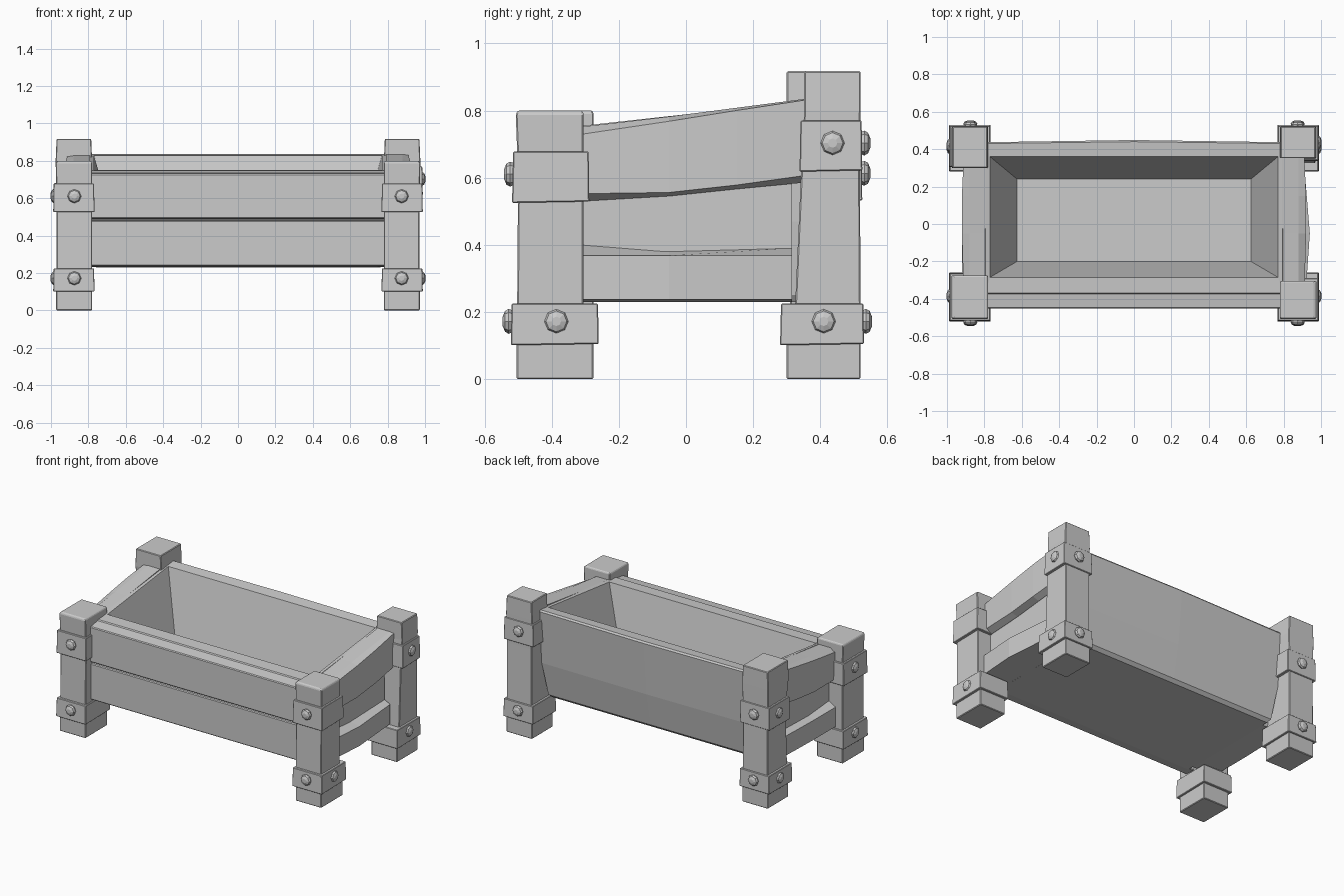
import bpy, bmesh
from math import pi
from mathutils import Matrix, Vector

if "Cube" in bpy.data.objects:
    bpy.data.objects.remove(bpy.data.objects["Cube"])


def loft(name, rings):
    """Skin a list of equal-length point rings and cap both ends."""
    bm = bmesh.new()
    vs = [[bm.verts.new(p) for p in r] for r in rings]
    n = len(rings[0])
    for a, b in zip(vs, vs[1:]):
        for i in range(n):
            j = (i + 1) % n
            bm.faces.new((a[i], a[j], b[j], b[i]))
    bm.faces.new(vs[0][::-1])
    bm.faces.new(vs[-1])
    bmesh.ops.recalc_face_normals(bm, faces=bm.faces)
    me = bpy.data.meshes.new(name)
    bm.to_mesh(me)
    bm.free()
    ob = bpy.data.objects.new(name, me)
    bpy.context.collection.objects.link(ob)
    return ob


def rect(x0, x1, y0, y1, z, tilt_x=0, tilt_y=0):
    """Horizontal rectangle ring, optionally tilted."""
    return [(x0, y0, z - tilt_x - tilt_y), (x1, y0, z + tilt_x - tilt_y),
            (x1, y1, z + tilt_x + tilt_y), (x0, y1, z - tilt_x + tilt_y)]


def bevel(ob, w):
    m = ob.modifiers.new("worn_edges", "BEVEL")
    m.width, m.segments, m.limit_method = w, 1, "ANGLE"


def bolt(name, pos, normal):
    """Low-poly domed bolt head."""
    q = Vector(normal).to_track_quat('Z', 'Y').to_matrix().to_4x4()
    M = Matrix.Translation(pos) @ q
    rings = []
    for r, h in ((.031, -.01), (.037, .006), (.031, .017), (.014, .024)):
        rings.append([M @ (Matrix.Rotation(2 * pi * i / 8, 4, 'Z') @ Vector((r, 0, h)))
                      for i in range(8)])
    loft(name, rings)


def xs(s, a, b):
    return sorted((s * a, s * b))


# corner posts with bands and bolts
for s, side in ((-1, "left"), (1, "right")):
    # front post
    yi = -.305 if s > 0 else -.275
    post = loft(f"front_{side}_post", [
        rect(*xs(s, .78, .972), -.505, -.275, 0),
        rect(*xs(s, .78, .972), -.505, -.275, .17),
        rect(*xs(s, .78, .97), -.503, yi, .20),
        rect(*xs(s, .78, .97), -.50, yi, .60),
        rect(*xs(s, .78, .975), -.507, yi, .79),
        rect(*xs(s, .785, .965), -.50, yi - .004, .80)])
    bevel(post, .004)
    # back post, leaning on its inner face
    yi = .352 if s > 0 else .30
    post = loft(f"back_{side}_post", [
        rect(*xs(s, .78, .972), .30, .52, 0),
        rect(*xs(s, .78, .972), .30, .52, .17),
        rect(*xs(s, .785, .97), .325 if s > 0 else .31, .52, .22),
        rect(*xs(s, .785, .97), yi - .01 if s > 0 else .325, .518, .60),
        rect(*xs(s, .78, .975), yi, .52, .80),
        rect(*xs(s, .785, .97), yi, .52, .917)])
    bevel(post, .004)

    # bands: name, y range, z range, end direction, has side bolt
    up = (.62, .77) if s > 0 else (.53, .68)
    bands = (("front_lower", -.522, -.26, .103, .225, -1, True),
             ("front_upper", -.518, -.288 if s > 0 else -.262, .527, .678, -1, s < 0),
             ("back_lower", .28, .53, .103, .225, 1, True),
             ("back_upper", .338 if s > 0 else .305, .525, *up, 1, True))
    for name, y0, y1, z0, z1, d, side_bolt in bands:
        b = loft(f"{name}_{side}_band", [rect(*xs(s, .767, .988), y0, y1, z0, 0, .002),
                                         rect(*xs(s, .770, .985), y0 + .003, y1 - .002, z1)])
        bevel(b, .003)
        zc = (z0 + z1) / 2 + .008
        bolt(f"{name}_{side}_end_bolt", (s * .875, y0 if d < 0 else y1, zc), (0, d, 0))
        if side_bolt:
            bolt(f"{name}_{side}_side_bolt", (s * .978, (y0 + y1) / 2 + .005, zc), (s, 0, 0))

    # side planks: sagging upper board, recessed middle board, lower board
    upper, middle, lower = [], [], []
    for y, x, bi, bo, to, ti in ((-.34, .912, .528, .552, .725, .748),
                                 (-.05, .92, .545, .556, .768, .782),
                                 (.15, .92, .566, .578, .80, .808),
                                 (.38, .91, .588, .61, .835, .838)):
        upper.append([(s * .79, y, bi), (s * .875, y, bi), (s * x, y, bo), (s * x, y, to),
                      (s * .88, y, ti), (s * .79, y, ti)])
    loft(f"{side}_upper_plank", upper)
    bow = .94 if s > 0 else .92
    for y, x, top, ti in ((-.34, .92, .56, .403), (-.05, bow, .575, .38), (.315, .91, .60, .39)):
        middle.append([(s * .74, y, .25), (s * .87, y, .25), (s * .87, y, top), (s * .74, y, top)])
        lower.append([(s * .74, y, .23), (s * x, y, .237), (s * x, y, .368),
                      (s * .868, y, ti), (s * .74, y, ti)])
    loft(f"{side}_middle_plank", middle)
    loft(f"{side}_lower_plank", lower)


# trough body with sloping rim and sunken floor
def rim(x, y0, y1, z0, z1, bulge=0):
    return [(-x, y0, z0), (0, y0, z0), (x, y0, z0),
            (x, y1, z1), (0, y1 + bulge, z1), (-x, y1, z1)]


loft("trough", [rim(.745, -.38, .355, .23, .23),
                rim(.76, -.38, .375, .25, .25),
                rim(.785, -.38, .41, .47, .47, .006),
                rim(.80, -.38, .437, .735, .825, .012),
                rim(.795, -.37, .43, .748, .836, .01),
                rim(.77, -.285, .36, .752, .828),
                rim(.625, -.20, .24, .33, .33)])

# front planks
for name, y, z0, z1, zi in (("upper", -.452, .493, .73, .742), ("lower", -.445, .238, .48, .487)):
    p = loft(f"front_{name}_plank", [
        [(x, y, z0), (x, y, z1), (x, -.37, zi), (x, -.37, z0 - .006)]
        for x in (-.81, 0, .81)])
    bevel(p, .005)
